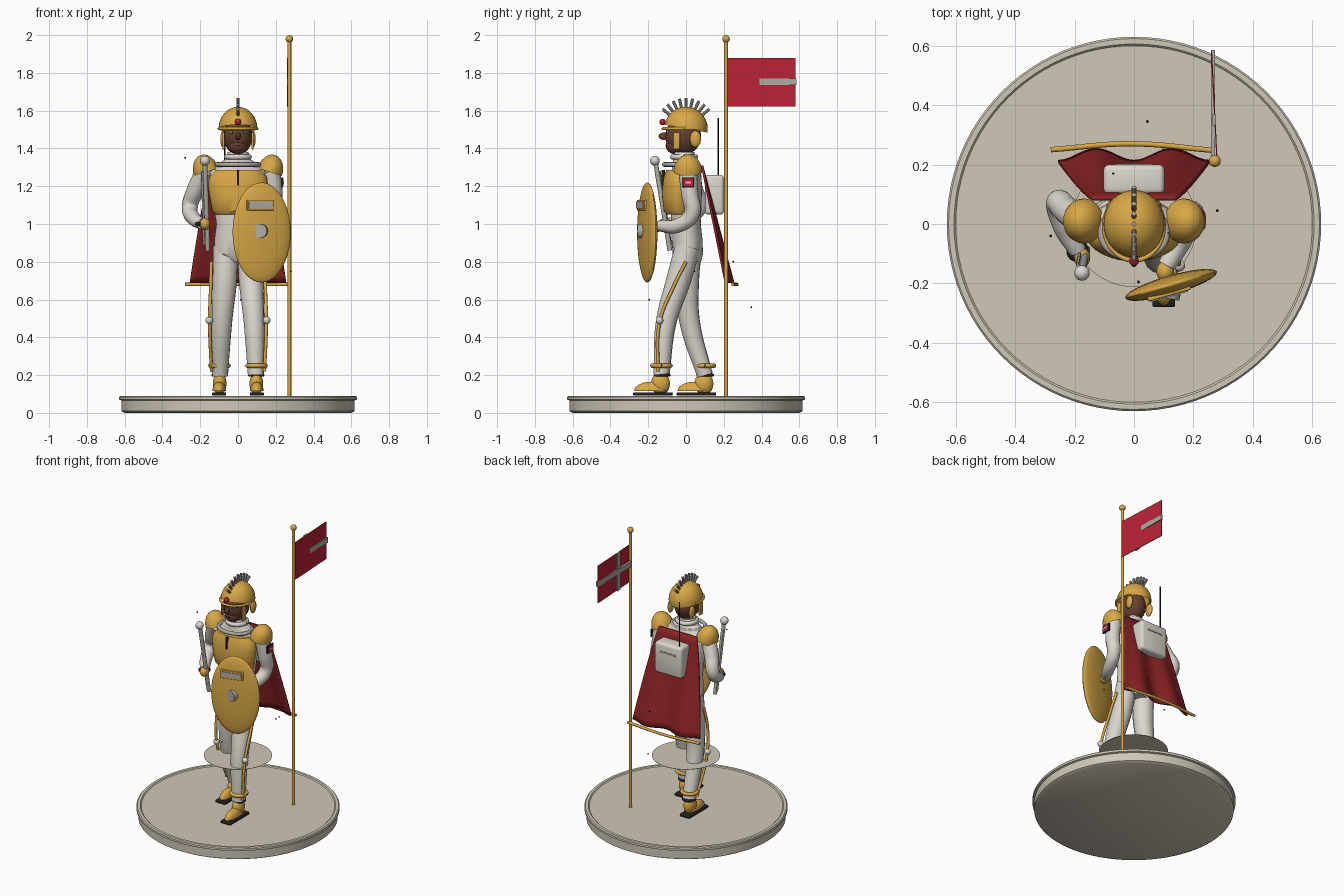
import bpy, bmesh, math
from mathutils import Vector, Matrix

cube = bpy.data.objects.get("Cube")
if cube:
    bpy.data.objects.remove(cube, do_unlink=True)


def material(name, r, g, b):
    lin = [((c / 255 + 0.055) / 1.055) ** 2.4 for c in (r, g, b)] + [1]
    m = bpy.data.materials.new(name)
    m.use_nodes = True
    m.diffuse_color = lin
    m.node_tree.nodes["Principled BSDF"].inputs["Base Color"].default_value = lin
    return m


STONE = material("stone", 208, 200, 184)
WHITE = material("suit_white", 220, 215, 206)
GREY = material("steel_grey", 176, 172, 163)
GOLD = material("gold", 216, 168, 70)
SKIN = material("dark_skin", 104, 64, 48)
RED = material("flag_red", 190, 34, 54)
CAPE = material("cape_red", 140, 34, 36)
BLACK = material("black", 34, 31, 30)
parts = []


def finish(name, bm, mat):
    bmesh.ops.recalc_face_normals(bm, faces=bm.faces)
    me = bpy.data.meshes.new(name)
    bm.to_mesh(me)
    bm.free()
    ob = bpy.data.objects.new(name, me)
    bpy.context.collection.objects.link(ob)
    me.materials.append(mat)
    parts.append(ob)
    return ob


def place(loc, size=(1, 1, 1), rz=0, rx=0, ry=0):
    rot = Matrix.Rotation(rz, 4, "Z") @ Matrix.Rotation(ry, 4, "Y") @ Matrix.Rotation(rx, 4, "X")
    return Matrix.Translation(loc) @ rot @ Matrix.Diagonal((*size, 1))


def ball(name, loc, size, mat, cut=None, seg=24, **rot):
    """Ellipsoid, optionally cut open below a plane through its centre."""
    bm = bmesh.new()
    bmesh.ops.create_uvsphere(bm, u_segments=seg, v_segments=seg // 2, radius=1)
    if cut:
        bmesh.ops.bisect_plane(bm, geom=bm.verts[:] + bm.edges[:] + bm.faces[:],
                               plane_co=(0, 0, 0), plane_no=cut, clear_inner=True)
    s = (size,) * 3 if isinstance(size, float) else size
    bm.transform(place(loc, s, **rot))
    return finish(name, bm, mat)


def box(name, loc, size, mat, bevel=0, **rot):
    bm = bmesh.new()
    bmesh.ops.create_cube(bm, size=1)
    bm.transform(Matrix.Diagonal((*size, 1)))
    if bevel:
        bmesh.ops.bevel(bm, geom=bm.edges[:], offset=bevel, segments=3, affect="EDGES", profile=0.5)
    bm.transform(place(loc, **rot))
    return finish(name, bm, mat)


def rod(name, a, b, r, mat, seg=12):
    a, b = Vector(a), Vector(b)
    bm = bmesh.new()
    bmesh.ops.create_cone(bm, cap_ends=True, segments=seg, radius1=r, radius2=r, depth=(b - a).length)
    turn = (b - a).to_track_quat("Z", "Y").to_matrix().to_4x4()
    bm.transform(Matrix.Translation((a + b) / 2) @ turn)
    return finish(name, bm, mat)


def loft(name, rings, mat, seg=32):
    """Stack of ellipses given as (z, radius x, radius y, centre y)."""
    bm = bmesh.new()
    loops = [[bm.verts.new((rx * math.cos(i * math.tau / seg), cy + ry * math.sin(i * math.tau / seg), z))
              for i in range(seg)] for z, rx, ry, cy in rings]
    for lo, hi in zip(loops, loops[1:]):
        for i in range(seg):
            j = (i + 1) % seg
            bm.faces.new((lo[i], lo[j], hi[j], hi[i]))
    bm.faces.new(loops[0])
    bm.faces.new(loops[-1])
    return finish(name, bm, mat)


def tube(name, points, mat):
    """Smooth limb through (x, y, z, radius) points."""
    cu = bpy.data.curves.new(name, "CURVE")
    cu.dimensions = "3D"
    cu.bevel_depth, cu.bevel_resolution, cu.resolution_u = 1, 4, 8
    cu.use_fill_caps = True
    sp = cu.splines.new("BEZIER")
    sp.bezier_points.add(len(points) - 1)
    for bp, p in zip(sp.bezier_points, points):
        bp.co, bp.radius = p[:3], p[3]
        bp.handle_left_type = bp.handle_right_type = "AUTO"
    temp = bpy.data.objects.new(name + "_path", cu)
    bpy.context.collection.objects.link(temp)
    bpy.context.view_layer.update()
    bm = bmesh.new()
    bm.from_mesh(temp.evaluated_get(bpy.context.evaluated_depsgraph_get()).to_mesh())
    bpy.data.objects.remove(temp, do_unlink=True)
    return finish(name, bm, mat)


def ring(name, loc, rx, ry, r, mat):
    pts = [(loc[0] + rx * math.cos(a), loc[1] + ry * math.sin(a), loc[2], r)
           for a in [i * math.tau / 16 for i in range(17)]]
    return tube(name, pts, mat)


# Display base and the floating disc
loft("base", [(z, r, r, 0) for z, r in [(0, .60), (.01, .618), (.066, .618), (.07, .63), (.084, .63),
                                        (.09, .624), (.09, .606), (.084, .60)]], STONE, 96)
loft("floating_disc", [(.43, .212, .212, 0), (.432, .212, .212, 0)], STONE, 48)

# Torso, hips and breastplate
loft("torso", [(.8, .08, .06, .02), (.84, .125, .08, .01), (.92, .125, .082, .005), (1.0, .115, .078, 0),
               (1.1, .13, .082, 0), (1.2, .15, .085, 0), (1.27, .15, .08, 0), (1.31, .12, .07, 0),
               (1.34, .07, .06, -.01), (1.38, .055, .055, -.01)], WHITE)
loft("breastplate", [(1.05, .12, .065, -.035), (1.07, .136, .078, -.04), (1.14, .15, .084, -.042),
                     (1.2, .158, .084, -.04), (1.25, .152, .078, -.04), (1.285, .12, .06, -.045)], GOLD)
box("chest_zip", (0, -.12, 1.245), (.01, .02, .08), BLACK)
ring("collar", (0, -.03, 1.315), .11, .085, .012, GREY)
ring("neck_ring", (0, -.01, 1.355), .06, .06, .014, WHITE)

# Head and face
ball("head", (0, -.015, 1.465), (.076, .095, .1), SKIN)
ball("jaw", (0, -.05, 1.415), (.05, .058, .047), SKIN)
ball("nose", (0, -.118, 1.465), (.014, .028, .02), SKIN, seg=12)
box("mouth", (0, -.105, 1.415), (.03, .008, .006), BLACK)
for side, s in (("left", 1), ("right", -1)):
    ball(side + "_eye", (s * .03, -.096, 1.485), (.014, .008, .008), WHITE, seg=12)
    ball(side + "_pupil", (s * .03, -.102, 1.485), .005, BLACK, seg=8)
    box(side + "_cheek_guard", (s * .077, -.05, 1.44), (.012, .036, .09), GOLD, .004)
    ball(side + "_ear_guard", (s * .08, .05, 1.45), (.014, .03, .045), GOLD, seg=12)

# Helmet with gem and fanned crest
ball("helmet", (0, 0, 1.505), (.103, .115, .115), GOLD, cut=(0, .18, 1), seg=32)
ring("helmet_brim", (0, -.008, 1.505), .1, .114, .008, GOLD)
ball("helmet_gem", (0, -.124, 1.54), .017, RED, seg=16)
for i in range(9):
    a = math.radians(-50 + i * 12.5)
    d = Vector((0, math.sin(a), math.cos(a)))
    c = Vector((0, 0, 1.505))
    rod("crest_spine", c + d * .1, c + d * .162, .008, GREY, 8)

# Legs, stripes and boots: left steps forward, right trails
legs = (("left", 1, (.01, -.04, -.105, -.13), -.175), ("right", -1, (.02, .005, .02, .1), .055))
for side, s, (hip, thigh, knee, ankle), foot in legs:
    tube(side + "_leg", [(s * .065, hip, .88, .068), (s * .07, thigh, .7, .066), (s * .085, knee, .48, .055),
                         (s * .095, ankle, .2, .043)], WHITE)
    tube(side + "_leg_stripe", [(s * .142, hip - .01, .8, .009), (s * .145, thigh - .03, .66, .009),
                                (s * .15, knee - .035, .48, .009), (s * .14, ankle - .02, .22, .009)], GOLD)
    ball(side + "_knee_stud", (s * .152, knee - .035, .49), .02, WHITE, seg=16)
    ring(side + "_ankle_band", (s * .098, ankle, .25), .048, .048, .012, GOLD)
    box(side + "_sole", (s * .1, foot, .1), (.075, .21, .018), BLACK, .006)
    ball(side + "_boot", (s * .1, foot - .01, .115), (.036, .09, .05), GOLD, cut=(0, 0, 1))
    ball(side + "_boot_ankle", (s * .097, foot + .04, .155), (.036, .05, .06), GOLD)
    ring(side + "_boot_cuff", (s * .096, ankle + .005, .2), .036, .036, .008, BLACK)

# Arms, shoulder guards and gloves
tube("left_arm", [(.175, .01, 1.28, .05), (.19, .02, 1.16, .046), (.19, .03, 1.05, .042),
                  (.16, -.05, .99, .038), (.11, -.14, .99, .03)], WHITE)
tube("right_arm", [(-.175, .01, 1.28, .05), (-.225, .045, 1.18, .046), (-.255, .07, 1.09, .042),
                   (-.235, -.01, 1.03, .038), (-.19, -.09, 1.0, .03)], WHITE)
for side, s in (("left", 1), ("right", -1)):
    ball(side + "_shoulder_guard", (s * .168, .01, 1.275), (.068, .076, .095), GOLD,
         cut=(0, 0, 1), ry=s * .3)
ball("left_glove", (.105, -.16, .985), (.03, .035, .03), GOLD, seg=16)
ball("right_glove", (-.175, -.112, 1.0), (.028, .034, .032), GOLD, seg=16)
ring("right_glove_cuff", (-.19, -.09, 1.0), .028, .028, .01, BLACK)
for name, off, size, mat in (("patch_border", 0, (.008, .062, .052), BLACK), ("patch", .003, (.008, .05, .04), RED),
                             ("patch_bar", .005, (.008, .03, .01), WHITE)):
    box(name, (.234 + off, .012, 1.22), size, mat)

# Baton in the right hand
rod("baton", (-.16, -.085, .86), (-.175, -.16, 1.32), .013, GREY)
rod("baton_strap", (-.18, -.08, .89), (-.19, -.14, 1.28), .006, GREY)
ball("baton_knob", (-.175, -.165, 1.335), .026, WHITE)

# Oval shield with window and boss
tilt = math.radians(16)
ball("shield", (.125, -.205, .955), (.16, .032, .265), GOLD, seg=40, rz=tilt)
box("shield_window_frame", (.118, -.232, 1.1), (.15, .018, .056), GOLD, .004, rz=tilt)
box("shield_window", (.117, -.236, 1.1), (.13, .02, .036), GREY, rz=tilt)
rod("shield_boss", (.125, -.205, .963), (.115, -.25, .963), .038, GREY, 24)

# Cape with a bar along its hem
bm = bmesh.new()
bmesh.ops.create_grid(bm, x_segments=32, y_segments=16, size=1)
for v in bm.verts:
    u, t = v.co.x, (1 - v.co.y) / 2
    v.co = (u * (.14 + .115 * t ** .8), .085 + .145 * t - .02 * t * math.cos(math.tau * u), 1.31 - .62 * t)
cape = finish("cape", bm, CAPE)
solid = cape.modifiers.new("thickness", "SOLIDIFY")
solid.thickness, solid.offset = .012, 0
tube("cape_hem_bar", [(-.28, .25, .68, .009), (-.01, .27, .68, .009), (.265, .248, .68, .009)], GOLD)

# Backpack and aerial
box("backpack", (0, .15, 1.155), (.205, .1, .21), WHITE, .018)
box("backpack_panel", (0, .2, 1.2), (.12, .006, .012), GREY)
rod("aerial", (-.07, .17, 1.25), (-.07, .17, 1.56), .004, BLACK, 8)

# Flagpole and flag with cross bars
rod("flagpole", (.272, .212, .085), (.272, .212, 1.97), .01, GOLD, 16)
ball("flagpole_ball", (.272, .212, 1.98), .02, GOLD)
box("flag", (.27, .4, 1.75), (.004, .36, .255), RED, rz=.05)
box("flag_cross_bar", (.2655, .402, 1.753), (.014, .366, .036), GREY)
box("flag_upright_bar", (.267, .35, 1.75), (.01, .036, .256), GREY)

# Small drifting motes
for loc in ((-.28, -.04, 1.35), (.045, .345, .56), (.28, .045, .75), (.015, -.195, .6), (.1, .25, .8)):
    ball("mote", loc, .005, BLACK, seg=8)

# Smooth shading with sharp edges kept
bpy.ops.object.select_all(action="DESELECT")
for ob in parts:
    ob.select_set(True)
bpy.context.view_layer.objects.active = parts[0]
bpy.ops.object.shade_smooth_by_angle(angle=math.radians(35))
